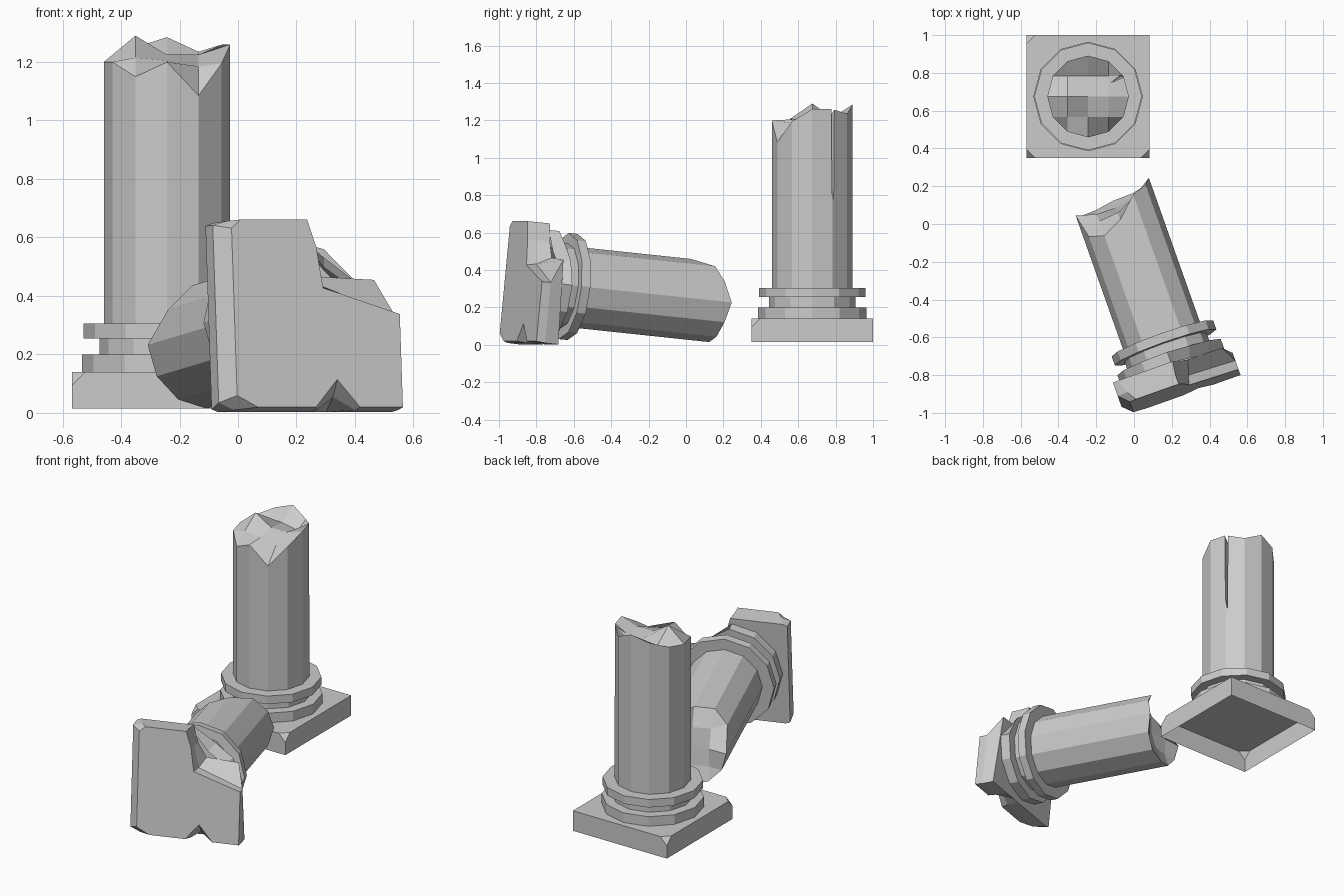
import bpy, bmesh, math
from mathutils import Matrix, Vector

if "Cube" in bpy.data.objects:
    bpy.data.objects.remove(bpy.data.objects["Cube"])

SIDES, R = 12, 0.216


def make(name, verts, faces, frame):
    bm = bmesh.new()
    vs = [bm.verts.new(v) for v in verts]
    for f in faces:
        bm.faces.new([vs[i] for i in f])
    return finish(name, bm, frame)


def finish(name, bm, frame):
    bmesh.ops.recalc_face_normals(bm, faces=bm.faces)
    me = bpy.data.meshes.new(name)
    bm.to_mesh(me)
    bm.free()
    ob = bpy.data.objects.new(name, me)
    ob.matrix_world = frame
    bpy.context.collection.objects.link(ob)
    return ob


def polar(deg, r, z):
    a = math.radians(deg)
    return (r * math.cos(a), r * math.sin(a), z)


def rings(name, frame, chips={}):
    # stepped mouldings between plinth and shaft; chips maps (level, side) to radius
    prof = [(.125, .29), (.185, .29), (.185, .23), (.24, .23),
            (.24, .285), (.29, .285), (.29, .2)]
    verts = [polar(30 * i, chips.get((k, i), r), z)
             for k, (z, r) in enumerate(prof) for i in range(SIDES)]
    faces = []
    for k in range(len(prof) - 1):
        for i in range(SIDES):
            j = (i + 1) % SIDES
            a, b = k * SIDES, (k + 1) * SIDES
            faces.append((a + i, a + j, b + j, b + i))
    return make(name, verts, faces, frame)


def shaft(name, frame, rim, inner):
    # 12-sided shaft whose broken end is a grid cap of uneven heights
    verts = [polar(30 * i, R, .285) for i in range(SIDES)]
    verts += [polar(30 * i, R, rim[i]) for i in range(SIDES)]
    verts += [((c - 1) * R / 2, (r - 1) * R / 2, inner[r][c])
              for r in range(3) for c in range(3)]
    faces = [tuple(range(SIDES))]
    for i in range(SIDES):
        j = (i + 1) % SIDES
        faces.append((i, j, 12 + j, 12 + i))

    def g(r, c):
        return 24 + r * 3 + c
    for r in range(2):
        for c in range(2):
            faces.append((g(r, c), g(r, c + 1), g(r + 1, c + 1), g(r + 1, c)))
    border = [g(1, 2), g(2, 2), g(2, 2), g(2, 1), g(2, 0), g(2, 0),
              g(1, 0), g(0, 0), g(0, 0), g(0, 1), g(0, 2), g(0, 2)]
    for i in range(SIDES):
        j = (i + 1) % SIDES
        f = [12 + i, 12 + j, border[j]]
        if border[i] != border[j]:
            f.append(border[i])
        faces.append(tuple(f))
    return make(name, verts, faces, frame)


# standing column
stand = Matrix.Translation((-.243, .675, .015))

# hollow plinth with chipped corners
bm = bmesh.new()
bmesh.ops.create_cube(bm, size=1, matrix=Matrix.Translation((0, 0, .0625))
                      @ Matrix.Diagonal((.65, .65, .125, 1)))
chipped = [v for v in bm.verts if v.co.z > .1 and not (v.co.x > 0 and v.co.y > 0)]
bmesh.ops.bevel(bm, geom=chipped, offset=.045, segments=1, affect='VERTICES')
bm.faces.ensure_lookup_table()
low = [f for f in bm.faces if f.calc_center_median().z < .001]
bmesh.ops.delete(bm, geom=low, context='FACES_ONLY')
finish("standing_plinth", bm, stand)

rings("standing_mouldings", stand)
col = shaft("standing_shaft", stand,
            [1.245, 1.245, 1.22, 1.27, 1.235, 1.2, 1.185, 1.185, 1.135, 1.185, 1.07, 1.18],
            [[1.2, 1.19, 1.17], [1.275, 1.21, 1.21], [1.19, 1.2, 1.18]])

# crack running down the shaft
crack_verts = []
out, side = Vector(polar(31, 1, 0)), Vector(polar(121, 1, 0))
for r, w, z in ((.13, 0, 1.4), (.24, .015, 1.4), (.24, -.015, 1.4), (.2, 0, .4)):
    crack_verts.append(out * r + side * w + Vector((0, 0, z)))
cutter = make("crack_cutter", crack_verts, [(0, 1, 2), (0, 1, 3), (1, 2, 3), (2, 0, 3)], stand)
cutter.hide_render = True
cutter.hide_viewport = True
cut = col.modifiers.new("crack", 'BOOLEAN')
cut.operation = 'DIFFERENCE'
cut.solver = 'EXACT'
cut.object = cutter

# fallen column: local z is the axis, local -y points up
yaw, pitch = math.radians(19.5), math.radians(5.7)
axis = Vector((-math.sin(yaw) * math.cos(pitch), math.cos(yaw) * math.cos(pitch), -math.sin(pitch)))
right = Vector((math.cos(yaw), math.sin(yaw), 0))
down = axis.cross(right)
fallen = Matrix.Translation((.247, -.878, .338)) @ Matrix((right, down, axis)).transposed().to_4x4()

# broken plinth from three outlines (across, up)
front = [(-.275, -.28), (-.275, .295), (-.24, .325), (0, .325), (.03, .23), (.05, .09),
         (.325, 0), (.325, -.32), (.17, -.32), (.09, -.225), (.01, -.32), (-.2, -.32)]
middle = [(-.325, -.3), (-.325, .31), (-.27, .325), (0, .325), (.035, .23), (.065, .1),
          (.325, 0), (.325, -.325), (.17, -.325), (.09, -.28), (.03, -.325), (-.27, -.325)]
back = [(-.325, -.315), (-.325, .315), (-.3, .325), (.01, .325), (.04, .22), (.09, .14),
        (.28, .13), (.325, -.325), (.17, -.325), (.09, -.324), (.03, -.325), (-.3, -.325)]
n = len(front)
verts = [(x, -h, t) for t, loop in ((0, front), (.05, middle), (.125, back)) for x, h in loop]
faces = [tuple(range(n)), tuple(range(2 * n, 3 * n))]
for k in range(2):
    for i in range(n):
        j = (i + 1) % n
        faces.append((k * n + i, k * n + j, (k + 1) * n + j, (k + 1) * n + i))
make("fallen_plinth", verts, faces, fallen)

rings("fallen_mouldings", fallen,
      {(0, 10): .2, (1, 10): .245, (0, 11): .22, (1, 11): .265})
shaft("fallen_shaft", fallen,
      [1.12, 1.1, 1.09, 1.09, 1.07, 1.06, 1.06, .92, .89, .94, 1.045, 1.08],
      [[.98, .99, 1.02], [1.03, 1.0, 1.05], [1.04, 1.04, 1.06]])
